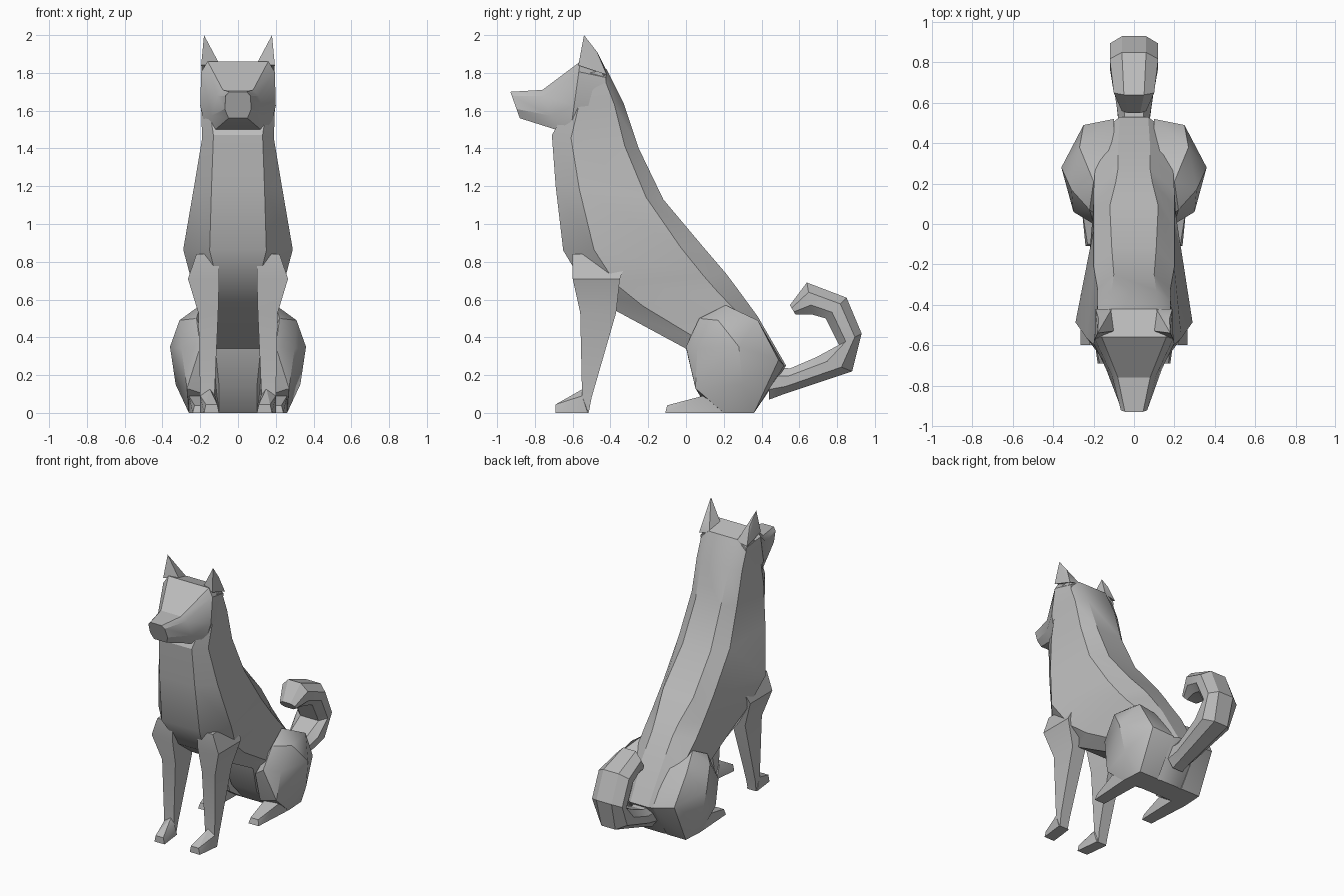
import bpy
import bmesh
import math
from mathutils import Vector

if "Cube" in bpy.data.objects:
    bpy.data.objects.remove(bpy.data.objects["Cube"], do_unlink=True)

grey = bpy.data.materials.new("plain grey")
grey.use_nodes = True
colour = (0.5, 0.5, 0.5, 1)
grey.diffuse_color = colour
grey.node_tree.nodes["Principled BSDF"].inputs["Base Color"].default_value = colour
parts = []


def finish(name, bm):
    bmesh.ops.recalc_face_normals(bm, faces=bm.faces)
    mesh = bpy.data.meshes.new(name)
    bm.to_mesh(mesh)
    bm.free()
    mesh.materials.append(grey)
    ob = bpy.data.objects.new(name, mesh)
    bpy.context.collection.objects.link(ob)
    parts.append(ob)


def loft(name, rings):
    """Skin closed rings of equal length and cap both ends."""
    bm = bmesh.new()
    loops = [[bm.verts.new(p) for p in ring] for ring in rings]
    for a, b in zip(loops, loops[1:]):
        for i in range(len(a)):
            j = (i + 1) % len(a)
            bm.faces.new((a[i], a[j], b[j], b[i]))
    bm.faces.new(loops[0])
    bm.faces.new(loops[-1])
    finish(name, bm)


def hull(name, points):
    bm = bmesh.new()
    for p in points:
        bm.verts.new(p)
    bmesh.ops.convex_hull(bm, input=bm.verts)
    finish(name, bm)


def section(a, b, widths, steps):
    """Symmetric ring between two (y, z) points on the centre plane."""
    a, b = Vector((0, *a)), Vector((0, *b))
    half = [a.lerp(b, t) + Vector((w, 0, 0)) for w, t in zip(widths, steps)]
    return half + [Vector((-p.x, p.y, p.z)) for p in reversed(half)]


def box_ring(s, x0, x1, y0, y1, z):
    return [(s * x0, y0, z), (s * x1, y0, z), (s * x1, y1, z), (s * x0, y1, z)]


# Torso: chest or belly point, back point, half-widths from front to back
torso = [
    ((-.60, 1.78), (-.42, 1.82), (.15, .19, .18, .11)),
    ((-.64, 1.60), (-.33, 1.64), (.15, .195, .18, .11)),
    ((-.71, 1.47), (-.25, 1.40), (.13, .19, .18, .10)),
    ((-.69, 1.20), (-.12, 1.13), (.14, .235, .20, .11)),
    ((-.65, .86), (.09, .88), (.15, .29, .20, .12)),
    ((-.53, .66), (.21, .74), (.10, .24, .20, .09)),
    ((-.37, .54), (.27, .66), (.16, .21, .20, .08)),
    ((.0, .34), (.38, .51), (.12, .20, .19, .08)),
    ((.07, .14), (.53, .25), (.10, .18, .17, .07)),
    ((.20, .0), (.36, .0), (.10, .16, .16, .07)),
]
loft("torso", [section(a, b, w, (0, .22, .84, 1)) for a, b, w in torso])

# Head and muzzle, from nape to nose
head = [
    ((-.44, 1.52), (-.42, 1.82), (.14, .18, .18, .11)),
    ((-.61, 1.50), (-.56, 1.86), (.17, .20, .195, .16)),
    ((-.69, 1.50), (-.76, 1.71), (.12, .14, .11, .08)),
    ((-.88, 1.56), (-.93, 1.70), (.05, .07, .065, .045)),
]
loft("head", [section(a, b, w, (0, .35, .85, 1)) for a, b, w in head])

# Curled tail: outer and inner edge of the curl, half-width
tail = [
    ((.44, .07), (.44, .25), .08),
    ((.52, .10), (.55, .235), .08),
    ((.88, .22), (.69, .295), .11),
    ((.93, .42), (.81, .36), .12),
    ((.85, .61), (.74, .50), .12),
    ((.64, .69), (.67, .52), .10),
    ((.55, .57), (.58, .52), .06),
]
loft("tail", [section(a, b, (.5 * w, w, w, .6 * w), (0, .3, .7, 1))
              for a, b, w in tail])

for side, s in (("left", 1), ("right", -1)):
    # Pointed ear
    hull(side + "_ear", [(s * x, y, z) for x, y, z in (
        (.10, -.53, 1.85), (.195, -.57, 1.84), (.19, -.42, 1.79),
        (.11, -.42, 1.81), (.175, -.47, 1.91), (.18, -.54, 2.0))])

    # Front leg, widening into the shoulder
    loft(side + "_front_leg", [
        box_ring(s, .13, .195, -.55, -.515, 0),
        box_ring(s, .125, .20, -.55, -.50, .08),
        box_ring(s, .105, .21, -.56, -.37, .53),
        box_ring(s, .10, .265, -.60, -.35, .71),
        box_ring(s, .10, .22, -.60, -.30, .84)])

    # Front paw
    hull(side + "_front_paw", [(s * x, y, z) for x, y, z in (
        (.10, -.69, 0), (.18, -.69, 0), (.11, -.69, .045), (.17, -.69, .045),
        (.12, -.52, 0), (.20, -.52, 0), (.12, -.55, .09), (.20, -.55, .09),
        (.15, -.54, .13))])

    # Folded hind leg
    hull(side + "_haunch", [(s * x, y, z) for x, y, z in (
        (.36, .28, .35), (.30, .06, .34), (.31, .17, .49), (.20, .21, .57),
        (.27, .38, .49), (.25, .49, .28), (.33, .30, .15), (.26, .20, 0),
        (.25, .36, 0), (.27, .05, .13), (.20, 0, .35), (.22, .07, .50),
        (.12, .08, .08), (.10, .20, 0), (.10, .36, 0), (.10, .52, .25),
        (.10, .36, .48), (.13, .01, .30))])

    # Hind paw
    hull(side + "_hind_paw", [(s * x, y, z) for x, y, z in (
        (.16, -.11, 0), (.24, -.11, 0), (.17, -.10, .04), (.23, -.10, .04),
        (.15, .22, 0), (.26, .22, 0), (.15, .09, .09), (.26, .09, .09))])

# Soft shading within broad planes, crisp at the creases
bpy.ops.object.select_all(action="DESELECT")
for ob in parts:
    ob.select_set(True)
bpy.context.view_layer.objects.active = parts[0]
bpy.ops.object.shade_smooth_by_angle(angle=math.radians(30))
